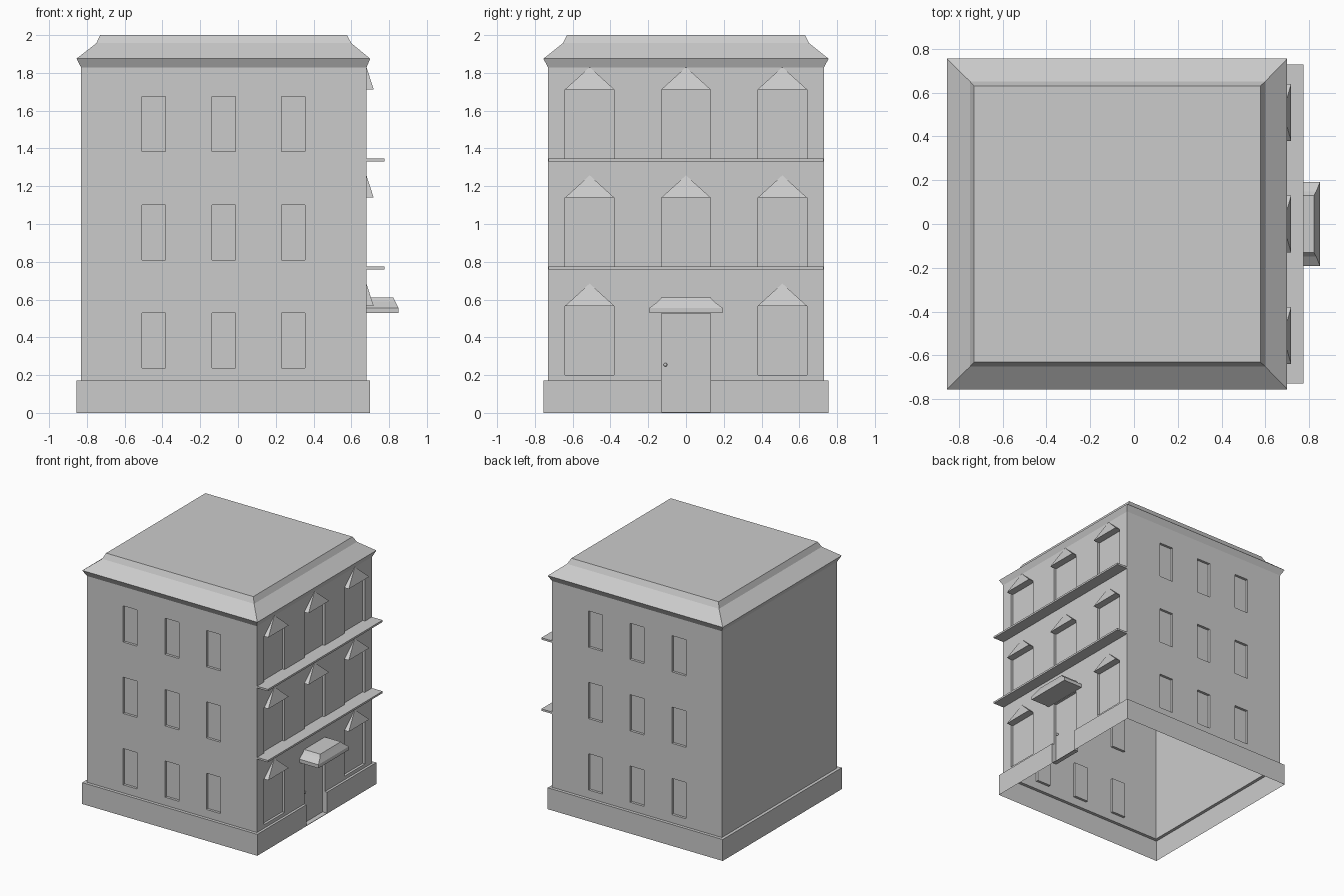
import bpy, bmesh

if "Cube" in bpy.data.objects:
    bpy.data.objects.remove(bpy.data.objects["Cube"])


def make_object(name, bm):
    bmesh.ops.recalc_face_normals(bm, faces=bm.faces)
    mesh = bpy.data.meshes.new(name)
    bm.to_mesh(mesh)
    bm.free()
    obj = bpy.data.objects.new(name, mesh)
    bpy.context.collection.objects.link(obj)
    return obj


def stack(name, rings):
    """Solid skinned over rectangles (x0, x1, half_y, z)."""
    bm = bmesh.new()
    loops = [[bm.verts.new(p) for p in ((a, -h, z), (b, -h, z), (b, h, z), (a, h, z))]
             for a, b, h, z in rings]
    for lo, hi in zip(loops, loops[1:]):
        for i in range(4):
            j = (i + 1) % 4
            bm.faces.new((lo[i], lo[j], hi[j], hi[i]))
    bm.faces.new(loops[0][::-1])
    bm.faces.new(loops[-1])
    return make_object(name, bm)


def add_box(bm, x0, x1, y0, y1, z0, z1):
    vs = bmesh.ops.create_cube(bm, size=1)["verts"]
    for v in vs:
        v.co = ((x0 + x1) / 2 + v.co.x * (x1 - x0),
                (y0 + y1) / 2 + v.co.y * (y1 - y0),
                (z0 + z1) / 2 + v.co.z * (z1 - z0))


FLOOR = 0.573
WALL_X, WALL_Y, DEPTH = 0.68, 0.73, 0.02

# Building shell: plinth, walls, flared cornice and stepped roof
shell = stack("building_shell", [
    (-0.855, 0.70, 0.755, 0), (-0.855, 0.70, 0.755, 0.172),
    (-0.83, WALL_X, WALL_Y, 0.172), (-0.83, WALL_X, WALL_Y, 1.828),
    (-0.855, 0.70, 0.755, 1.875), (-0.75, 0.60, 0.652, 1.957),
    (-0.73, 0.577, 0.63, 2.0)])

# Recess cutters for side windows, street windows and door
bm = bmesh.new()
for level in range(3):
    dz = level * FLOOR
    for x in (-0.447, -0.075, 0.292):
        for s in (-1, 1):
            ys = sorted((s * (WALL_Y - DEPTH), s * 0.85))
            add_box(bm, x - 0.062, x + 0.062, *ys, 0.237 + dz, 0.528 + dz)
    for y in (-0.51, 0, 0.51):
        if level or y:
            add_box(bm, WALL_X - DEPTH, 0.8, y - 0.13, y + 0.13, 0.2 + dz, 0.567 + dz)
add_box(bm, WALL_X - DEPTH, 0.8, -0.13, 0.13, 0.004, 0.525)
cutter = make_object("recess_cutter", bm)
cutter.hide_render = True
mod = shell.modifiers.new("recesses", "BOOLEAN")
mod.operation = "DIFFERENCE"
mod.solver = "EXACT"
mod.object = cutter
bpy.context.view_layer.objects.active = shell
bpy.ops.object.modifier_apply(modifier=mod.name)
bpy.data.objects.remove(cutter)

# Open underside
bm = bmesh.new()
bm.from_mesh(shell.data)
under = [f for f in bm.faces if all(abs(v.co.z) < 1e-4 for v in f.verts)]
bmesh.ops.delete(bm, geom=under, context="FACES")
bm.to_mesh(shell.data)
bm.free()

# Pointed window hoods
bm = bmesh.new()
for level in range(3):
    for y in (-0.51, 0, 0.51):
        if level == 0 and y == 0:
            continue
        z = 0.567 + level * FLOOR
        a, b, c, d, top = [bm.verts.new(p) for p in (
            (WALL_X, y - 0.13, z), (0.718, y - 0.13, z), (0.718, y + 0.13, z),
            (WALL_X, y + 0.13, z), (WALL_X, y, z + 0.118))]
        for f in ((a, b, c, d), (a, b, top), (b, c, top), (c, d, top), (d, a, top)):
            bm.faces.new(f)
make_object("window_hoods", bm)

# Floor ledges
bm = bmesh.new()
for z in (0.76, 1.331):
    add_box(bm, WALL_X, 0.775, -0.728, 0.728, z, z + 0.015)
make_object("floor_ledges", bm)

# Door canopy
stack("door_canopy", [
    (WALL_X, 0.85, 0.193, 0.528), (WALL_X, 0.85, 0.193, 0.556),
    (WALL_X, 0.832, 0.148, 0.59), (WALL_X, 0.822, 0.131, 0.61)])

# Door knob
bpy.ops.mesh.primitive_uv_sphere_add(segments=12, ring_count=8, radius=0.01,
                                     location=(0.668, -0.109, 0.255))
bpy.context.object.name = "door_knob"
bpy.ops.object.shade_smooth_by_angle()
